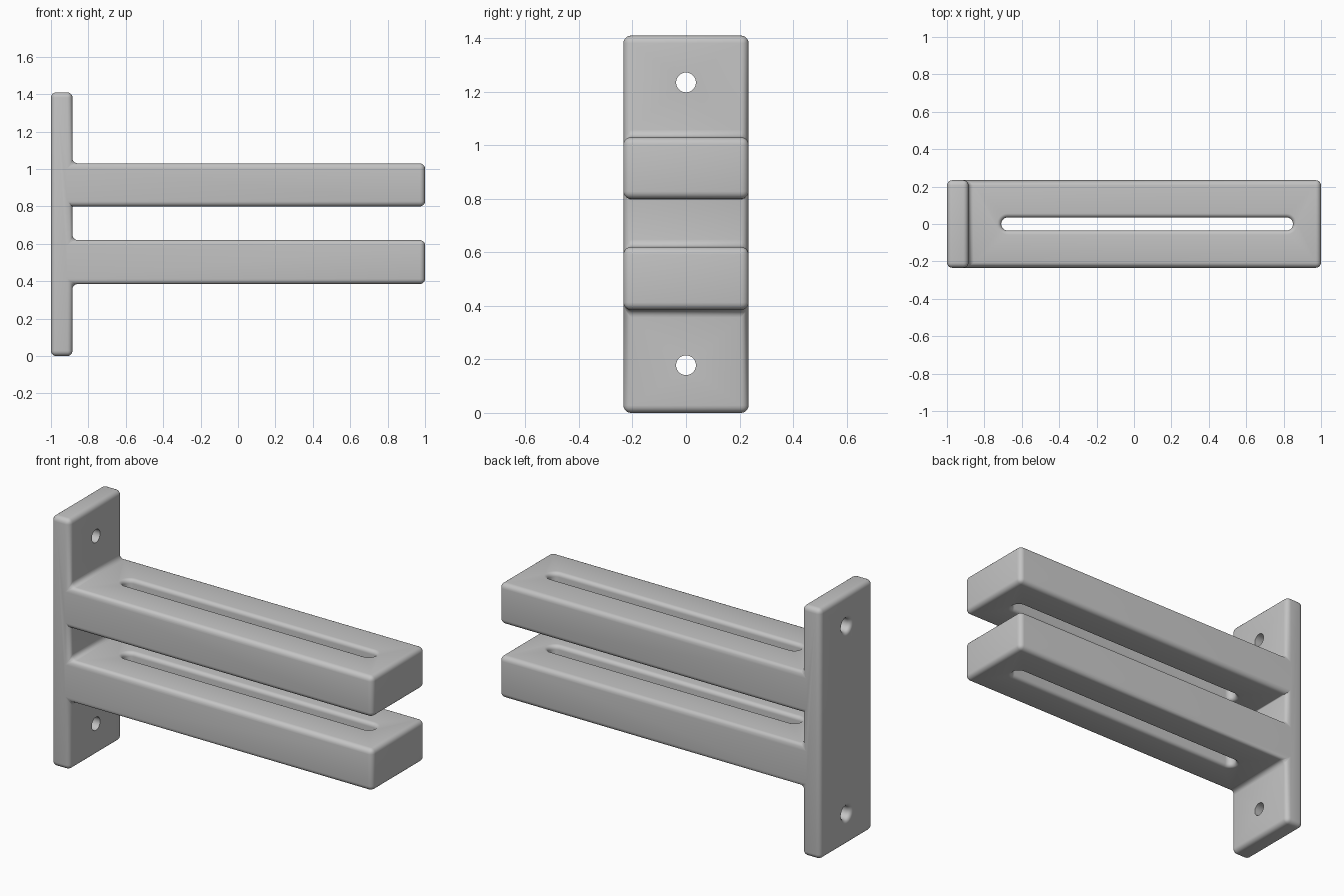
import bpy, bmesh, math
from mathutils import Matrix, Vector

cube = bpy.data.objects.get("Cube")
if cube:
    bpy.data.objects.remove(cube, do_unlink=True)

HALF_WIDTH = 0.234
ROUND = 0.028
PLATE_X = -0.885
ARMS = [(0.385, 0.62), (0.80, 1.03)]
HEIGHT = 1.41

gray = bpy.data.materials.new("light gray")
gray.use_nodes = True
gray.diffuse_color = (0.55, 0.55, 0.55, 1)
gray.node_tree.nodes["Principled BSDF"].inputs["Base Color"].default_value = gray.diffuse_color


def add_object(name, bm):
    bmesh.ops.recalc_face_normals(bm, faces=bm.faces)
    mesh = bpy.data.meshes.new(name)
    bm.to_mesh(mesh)
    bm.free()
    mesh.materials.append(gray)
    obj = bpy.data.objects.new(name, mesh)
    bpy.context.collection.objects.link(obj)
    return obj


def flared_cutter(name, half_length, radius, levels, matrix):
    """Rounded slot (or round hole) along local z; levels are (z, widening)."""
    bm = bmesh.new()
    steps = 16
    rings = []
    for z, grow in levels:
        ring = []
        for side in (1, -1):
            for i in range(steps + 1 if half_length else steps):
                a = math.pi * i / steps - math.pi / 2
                x = side * (half_length + (radius + grow) * math.cos(a))
                y = side * (radius + grow) * math.sin(a)
                ring.append(bm.verts.new(matrix @ Vector((x, y, z))))
        rings.append(ring)
    for low, high in zip(rings, rings[1:]):
        for i in range(len(low)):
            j = (i + 1) % len(low)
            bm.faces.new((low[i], low[j], high[j], high[i]))
    bm.faces.new(rings[0])
    bm.faces.new(rings[-1])
    obj = add_object(name, bm)
    obj.hide_render = True
    return obj


def flare(z, direction, size):
    """Quarter-round lip from the outer face at z inwards along direction."""
    angles = [math.pi / 2 * i / 6 for i in range(7)]
    lip = [(z + direction * size * (1 - math.cos(a)), size * (1 - math.sin(a))) for a in angles]
    return [(z - direction * 0.02, size)] + lip


# Bracket body: side outline extruded across the width
outline = [(-1, 0), (PLATE_X, 0)]
for low, high in ARMS:
    outline += [(PLATE_X, low), (1, low), (1, high), (PLATE_X, high)]
outline += [(PLATE_X, HEIGHT), (-1, HEIGHT)]
bm = bmesh.new()
face = bm.faces.new([bm.verts.new((x, -HALF_WIDTH, z)) for x, z in outline])
extruded = bmesh.ops.extrude_face_region(bm, geom=[face])["geom"]
bmesh.ops.translate(bm, vec=(0, 2 * HALF_WIDTH, 0),
                    verts=[g for g in extruded if isinstance(g, bmesh.types.BMVert)])

# Round every edge, except the tight corner under the upper arm
weight = bm.edges.layers.float.new("bevel_weight_edge")
for edge in bm.edges:
    tight = all(abs(v.co.x - PLATE_X) < 0.001 and abs(v.co.z - ARMS[1][0]) < 0.001
                for v in edge.verts)
    edge[weight] = 0.2 if tight else 1
bracket = add_object("shelf_bracket", bm)
bevel = bracket.modifiers.new("rounded edges", "BEVEL")
bevel.limit_method = "WEIGHT"
bevel.width = ROUND
bevel.segments = 5

# Long slots through both arms
cutters = []
for number, (low, high) in enumerate(ARMS):
    levels = flare(low, 1, 0.022) + flare(high, -1, 0.022)[::-1]
    cutters.append(flared_cutter(f"slot_cutter_{number}", 0.745, 0.035, levels,
                                 Matrix.Translation((0.07, 0, 0))))

# Screw holes through the wall plate, with a rounded lip at the back
for number, z in enumerate((0.178, 1.235)):
    levels = flare(-1, 1, 0.022) + [(PLATE_X + 0.02, 0)]
    matrix = Matrix.Translation((0, 0, z)) @ Matrix.Rotation(math.pi / 2, 4, "Y")
    cutters.append(flared_cutter(f"hole_cutter_{number}", 0, 0.037, levels, matrix))

for cutter in cutters:
    cut = bracket.modifiers.new(cutter.name, "BOOLEAN")
    cut.operation = "DIFFERENCE"
    cut.solver = "EXACT"
    cut.object = cutter

# Apply the modifiers, drop the cutters and shade smoothly
bpy.ops.object.select_all(action="DESELECT")
bracket.select_set(True)
bpy.context.view_layer.objects.active = bracket
for modifier in list(bracket.modifiers):
    bpy.ops.object.modifier_apply(modifier=modifier.name)
for cutter in cutters:
    bpy.data.objects.remove(cutter, do_unlink=True)
bpy.ops.object.shade_smooth_by_angle(angle=math.radians(30))
